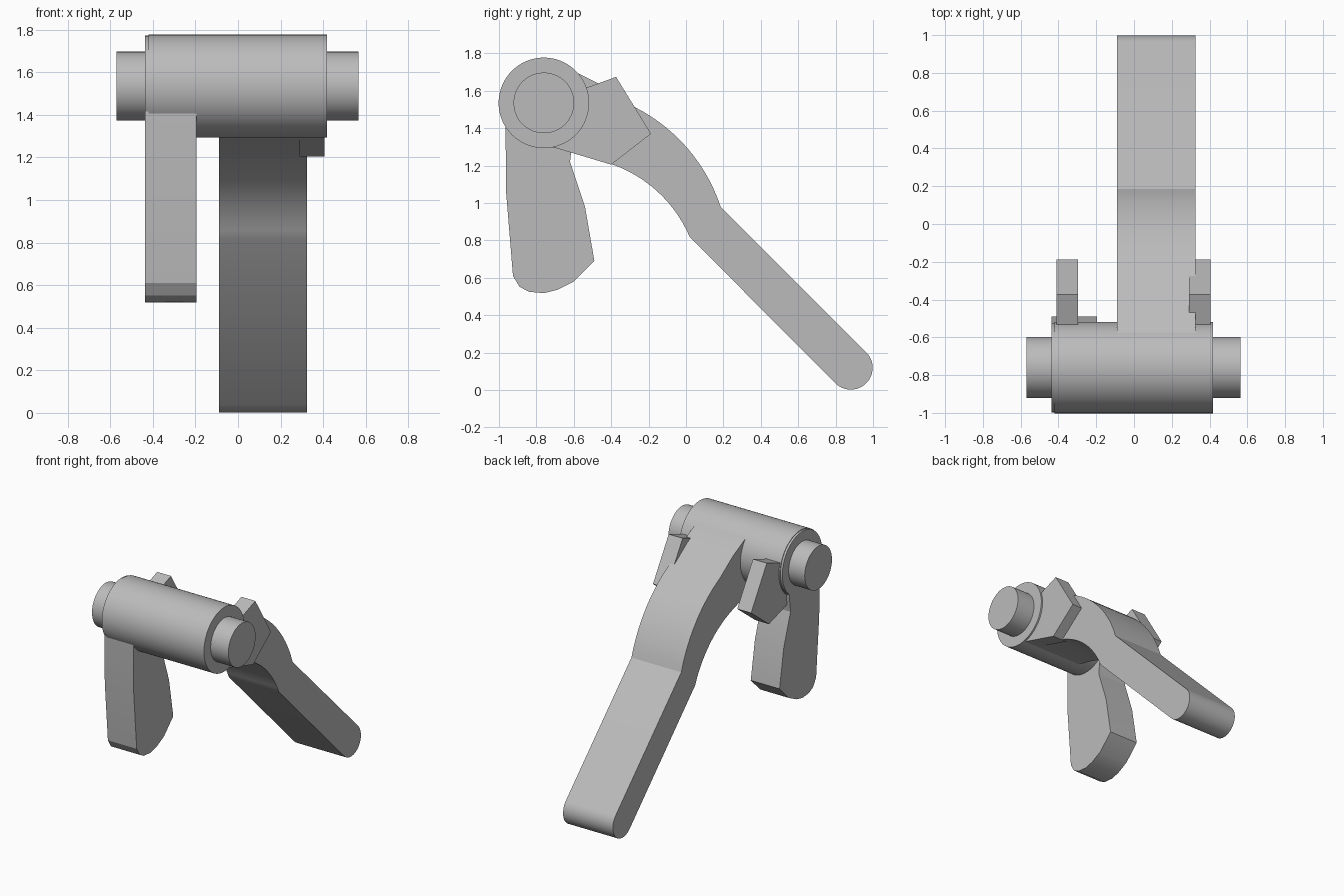
import bpy
import bmesh
import math
from mathutils import Matrix

cube = bpy.data.objects.get("Cube")
if cube:
    bpy.data.objects.remove(cube, do_unlink=True)

grey = bpy.data.materials.new("plain grey")
grey.use_nodes = True
colour = (0.5, 0.5, 0.5, 1)
grey.diffuse_color = colour
grey.node_tree.nodes["Principled BSDF"].inputs["Base Color"].default_value = colour

AXIS_Y, AXIS_Z = -0.76, 1.535


def finish(name, bm):
    bmesh.ops.recalc_face_normals(bm, faces=bm.faces)
    mesh = bpy.data.meshes.new(name)
    bm.to_mesh(mesh)
    bm.free()
    mesh.materials.append(grey)
    obj = bpy.data.objects.new(name, mesh)
    bpy.context.collection.objects.link(obj)
    bpy.ops.object.select_all(action="DESELECT")
    obj.select_set(True)
    bpy.context.view_layer.objects.active = obj
    bpy.ops.object.shade_smooth_by_angle(angle=math.radians(20))
    return obj


def rod(name, x0, x1, radius):
    """Cylinder along x, centred on the hinge axis."""
    bm = bmesh.new()
    place = Matrix.Translation(((x0 + x1) / 2, AXIS_Y, AXIS_Z)) @ Matrix.Rotation(math.pi / 2, 4, "Y")
    bmesh.ops.create_cone(bm, cap_ends=True, segments=96, radius1=radius,
                          radius2=radius, depth=x1 - x0, matrix=place)
    return finish(name, bm)


def plate(name, profile, x0, x1):
    """Side profile of (y, z) points extruded along x."""
    bm = bmesh.new()
    face = bm.faces.new([bm.verts.new((x0, y, z)) for y, z in profile])
    ext = bmesh.ops.extrude_face_region(bm, geom=[face])
    verts = [v for v in ext["geom"] if isinstance(v, bmesh.types.BMVert)]
    bmesh.ops.translate(bm, verts=verts, vec=(x1 - x0, 0, 0))
    return finish(name, bm)


def arc(start, end, bulge, steps=14):
    """Circular arc from start to end; bulge is its sagitta, to the left of travel."""
    (ay, az), (by, bz) = start, end
    dy, dz = by - ay, bz - az
    chord = math.hypot(dy, dz)
    radius = (chord * chord / 4 + bulge * bulge) / (2 * bulge)
    ny, nz = -dz / chord, dy / chord
    cy = (ay + by) / 2 + ny * (bulge - radius)
    cz = (az + bz) / 2 + nz * (bulge - radius)
    a0 = math.atan2(az - cz, ay - cy)
    sweep = math.remainder(math.atan2(bz - cz, by - cy) - a0, math.tau)
    r = abs(radius)
    return [(cy + r * math.cos(a0 + sweep * i / steps),
             cz + r * math.sin(a0 + sweep * i / steps)) for i in range(steps + 1)]


# Hinge barrel, pin through it, and the hub of the short leg
rod("hinge_barrel", -0.42, 0.418, 0.242)
rod("hinge_pin", -0.57, 0.565, 0.162)
rod("leg_hub", -0.436, -0.2, 0.237)

# Long lever: curved neck, straight arm, round tip
tip_y, tip_z, tip_r = 0.881, 0.119, 0.117
tip = [(tip_y + tip_r * math.cos(a), tip_z + tip_r * math.sin(a))
       for a in (math.pi / 4 - math.pi * i / 24 for i in range(25))]
lever = [(-0.72, 1.5), (-0.65, 1.72), (-0.57, 1.69), (-0.43, 1.62)]
lever += arc((-0.275, 1.513), (0.185, 0.98), 0.07)
lever += tip
lever += arc((0.02, 0.818), (-0.42, 1.215), -0.065)
lever += [(-0.58, 1.265), (-0.71, 1.297)]
plate("long_lever", lever, -0.09, 0.325)

# Matching stop tabs on both sides
tab = [(-0.7, 1.555), (-0.535, 1.615), (-0.374, 1.674), (-0.187, 1.37),
       (-0.4, 1.205), (-0.71, 1.298)]
for name, x0, x1 in (("left_stop_tab", 0.29, 0.406), ("right_stop_tab", -0.411, -0.296)):
    plate(name, tab, x0, x1)

# Short hanging leg
leg = [(-0.965, 1.45), (-0.962, 1.06), (-0.925, 0.61), (-0.89, 0.552),
       (-0.84, 0.525), (-0.76, 0.518), (-0.69, 0.535), (-0.6, 0.58),
       (-0.49, 0.69), (-0.54, 0.98), (-0.62, 1.22), (-0.6, 1.4)]
plate("short_leg", leg, -0.436, -0.196)
